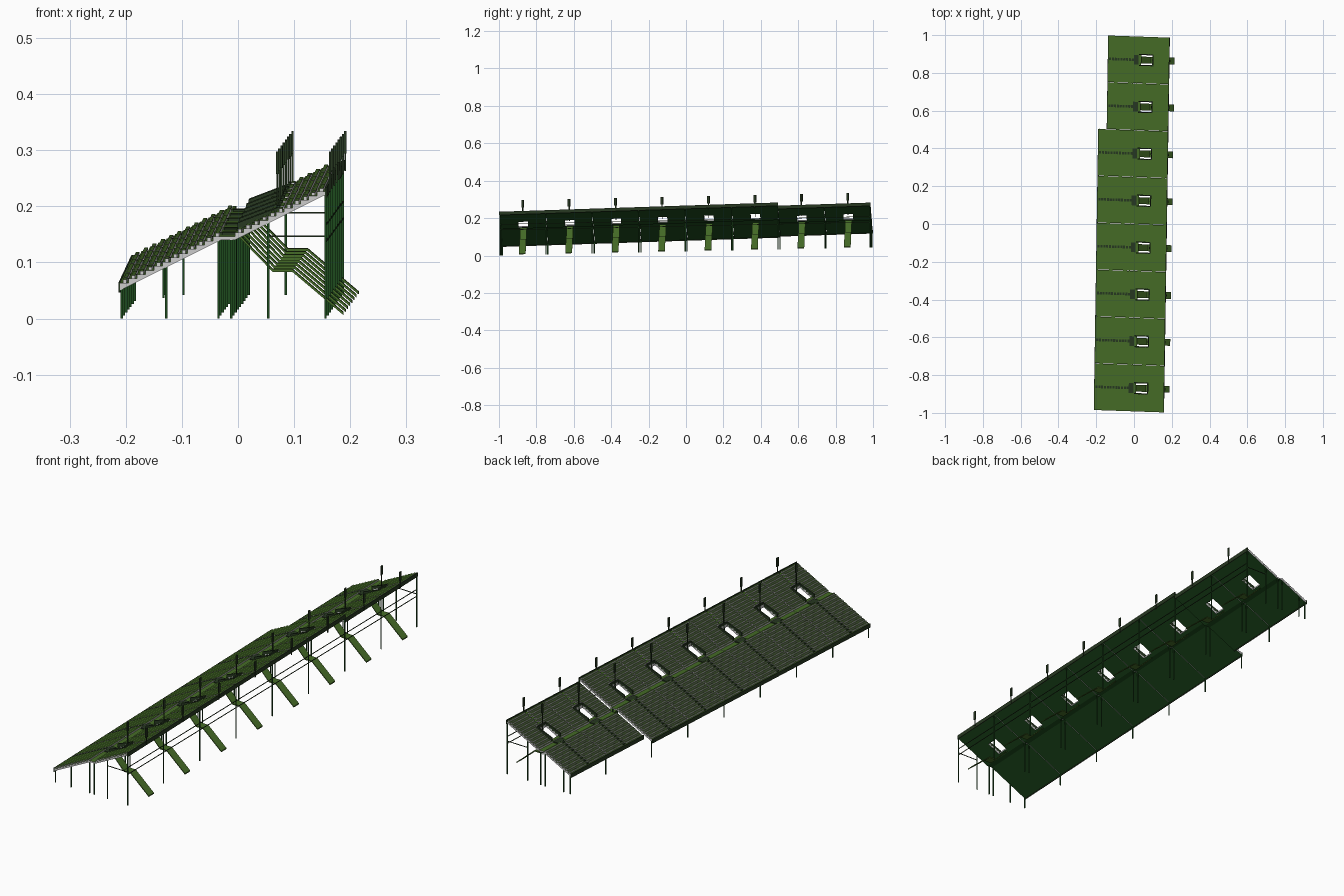
import bpy, bmesh

if "Cube" in bpy.data.objects:
    bpy.data.objects.remove(bpy.data.objects["Cube"])


def material(name, rgb):
    m = bpy.data.materials.new(name)
    m.diffuse_color = (*rgb, 1)
    m.use_nodes = True
    m.node_tree.nodes["Principled BSDF"].inputs["Base Color"].default_value = m.diffuse_color
    return m


GREEN = material("tread_green", (0.06, 0.15, 0.02))
DARK = material("soffit_green", (0.012, 0.07, 0.012))
STEEL = material("dark_steel", (0.02, 0.04, 0.015))
GREY = material("concrete_grey", (0.6, 0.6, 0.6))

CUT = 0.5            # the stand is shorter and lower beyond this point
BAY = 0.25


# The stand climbs gently and drifts sideways along its length
def place(u, y, w):
    return (u + 0.0155 * (y + 1), y * 0.993 - 0.035 * u, w)


def ground(y):
    return 0.021 * (y + 1)


def lift(y, back):
    return 0.033 * (y + 1) - (0.017 if back else 0)


# Underside of the deck: lower tier, flat walkway, upper tier
def soffit(u):
    if u < -0.03:
        return 0.05 + (u + 0.21) * 0.5
    if u < -0.005:
        return 0.14
    return 0.14 + (u + 0.005) * 0.5


EDGES = [-0.21 + 0.015 * i for i in range(13)]
EDGES += [-0.005 + 0.16 / 11 * i for i in range(12)]
WALK = 12
HOLE = (14, 18)      # row edges bounding the stair opening
HOLE_HALF = 0.026


class Part:
    def __init__(self, name, mats, by_normal=False):
        self.bm = bmesh.new()
        self.name, self.mats, self.by_normal = name, mats, by_normal

    # Extrude a (u, w) profile along y; height offset given by z(y)
    def prism(self, prof, y0, y1, z):
        a = [self.bm.verts.new((u, y0, w)) for u, w in prof]
        b = [self.bm.verts.new((u, y1, w)) for u, w in prof]
        n = len(prof)
        faces = [self.bm.faces.new(a), self.bm.faces.new(b[::-1])]
        for i in range(n):
            j = (i + 1) % n
            faces.append(self.bm.faces.new((a[j], a[i], b[i], b[j])))
        bmesh.ops.recalc_face_normals(self.bm, faces=faces)
        if self.by_normal:
            for f in faces:
                f.normal_update()
                f.material_index = (0 if f.normal.z > 0.7 else
                                    1 if f.normal.z < -0.5 else 2)
        for v in a + b:
            u, y, w = v.co
            v.co = place(u, y, w + z(y))

    def box(self, u0, u1, y0, y1, w0, w1, z):
        self.prism([(u0, w0), (u1, w0), (u1, w1), (u0, w1)], y0, y1, z)

    def finish(self):
        me = bpy.data.meshes.new(self.name)
        self.bm.to_mesh(me)
        self.bm.free()
        for m in self.mats:
            me.materials.append(m)
        ob = bpy.data.objects.new(self.name, me)
        bpy.context.collection.objects.link(ob)


def tread(i):
    return soffit(EDGES[i + 1] - 1e-6) + 0.006


# Closed stepped profile from row edge i0 to row edge i1
def stepped(i0, i1):
    top = []
    for i in range(i0, i1):
        top += [(EDGES[i], tread(i)), (EDGES[i + 1], tread(i))]
    under = [EDGES[i1]] + [EDGES[k] for k in (WALK + 1, WALK) if i0 < k < i1] + [EDGES[i0]]
    return top + [(u, soffit(u)) for u in under]


deck = Part("terrace_deck", [GREEN, DARK, GREY], True)
bench = Part("bench_rows", [GREEN, DARK, GREY], True)
aisle = Part("aisle_steps", [STEEL])
frame = Part("opening_parapet", [STEEL])
stair = Part("access_stairs", [GREEN])
pole = Part("deck_poles", [STEEL])
column = Part("support_columns", [DARK])
beam = Part("support_beams", [STEEL])
last = len(EDGES) - 1
hu0, hu1 = EDGES[HOLE[0]], EDGES[HOLE[1]]

for k in range(8):
    y0 = -1 + BAY * k
    y1, yc = y0 + BAY, y0 + BAY / 2
    back = y0 >= CUT - 0.01
    first = 3 if back else 0
    z = lambda y, b=back: lift(y, b)
    ha, hb = yc - HOLE_HALF, yc + HOLE_HALF

    # Stepped deck around the stair opening
    deck.prism(stepped(first, last), y0 + 0.001, ha, z)
    deck.prism(stepped(first, last), hb, y1 - 0.001, z)
    deck.prism(stepped(first, HOLE[0]), ha, hb, z)
    deck.prism(stepped(HOLE[1], last), ha, hb, z)

    # Benches either side of the aisle
    for i in range(first, last):
        if i == WALK:
            continue
        gap = 0.034 if WALK < i <= HOLE[1] else 0.009
        t, u = tread(i), EDGES[i]
        for a, b in ((y0 + 0.004, yc - gap), (yc + gap, y1 - 0.004)):
            bench.box(u + 0.005, u + 0.0115, a, b, t - 0.001, t + 0.006, z)

    # Aisle half-steps through the lower tier
    for i in range(first, WALK):
        aisle.box(EDGES[i] + 0.004, EDGES[i + 1], yc - 0.007, yc + 0.007,
                  tread(i) - 0.001, tread(i) + 0.004, z)

    # Parapet around the opening: a sloping wall on each side and two ends
    lo, hi = soffit(hu0) + 0.004, soffit(hu1) + 0.004
    side = [(hu0 - 0.012, lo), (hu1 + 0.006, hi), (hu1 + 0.006, hi + 0.016), (hu0 - 0.012, lo + 0.016)]
    frame.prism(side, ha - 0.006, ha, z)
    frame.prism(side, hb, hb + 0.006, z)
    frame.box(hu1, hu1 + 0.006, ha, hb, hi, hi + 0.018, z)
    frame.box(EDGES[WALK], EDGES[WALK + 1], ha, hb, 0.145, 0.15, z)

    # Folded stair flight below the opening
    path = [(0.0, 0.143), (0.06, 0.081), (0.095, 0.081), (0.186, 0.004)]
    prof = path + [(u, w + 0.005) for u, w in reversed(path)]
    stair.prism(prof, yc - 0.018, yc + 0.018, ground)

    # Poles with a broad head, beside the opening and on the rear edge
    for u in (0.068, 0.162):
        top = 0.295
        pole.box(u - 0.0015, u + 0.0015, yc - 0.002, yc + 0.002, soffit(u), top, ground)
        pole.box(u - 0.002, u + 0.002, yc - 0.006, yc + 0.006, top - 0.04, top, ground)


# Columns under every bay line
def post(u, y, back):
    h = soffit(u) + lift(y, back) - ground(y) + 0.003
    column.box(u - 0.002, u + 0.002, y - 0.002, y + 0.002, 0, h, ground)


for k in range(9):
    y = max(-0.996, min(0.996, -1 + BAY * k))
    back = y > CUT + 0.01
    us = [-0.16 if back else -0.207, -0.035, -0.012, 0.156]
    if k in (0, 8):
        us += [-0.128, 0.054]
    for u in us:
        post(u, y, back)
    if k in (0, 8):
        beam.box(0.054, 0.156, y - 0.001, y + 0.001, 0.145, 0.148, ground)

# Long rails tying the rear columns, and a rear edge strip
for w in (0.135, 0.165):
    beam.box(0.155, 0.157, -0.996, 0.996, w, w + 0.003, ground)
for a, b, back in ((-1, CUT, False), (CUT, 1, True)):
    z = lambda y, bk=back: lift(y, bk)
    beam.box(0.155, 0.159, a, b, 0.216, 0.234, z)
    u = -0.165 if back else -0.21
    beam.box(u - 0.003, u, a, b, soffit(u) - 0.004, soffit(u) + 0.014, z)

for p in (deck, bench, aisle, frame, stair, pole, column, beam):
    p.finish()
